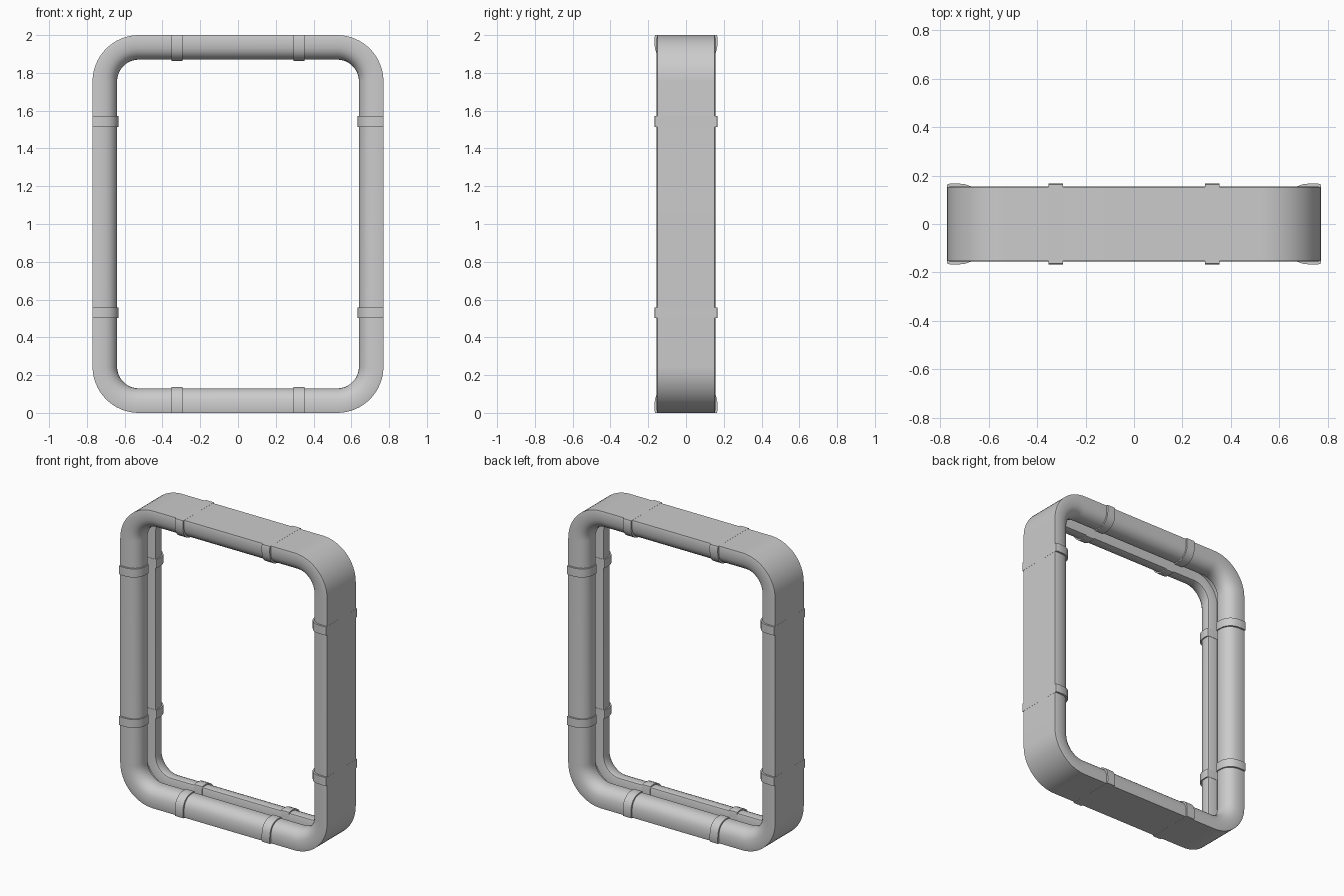
import bpy, bmesh, math
from mathutils import Vector

if "Cube" in bpy.data.objects:
    bpy.data.objects.remove(bpy.data.objects["Cube"])

W, H, R, STEPS = 0.77, 2.0, 0.245, 16

# Half section of the rim: (depth inward from outer face, y), outer edge to groove floor
HALF = [(0, .152), (.012, .155), (.045, .155), (.07, .152), (.09, .145), (.106, .134),
        (.119, .118), (.127, .101), (.13, .082), (.13, .052), (.127, .043), (.12, .04), (.06, .04)]
# Half section of a strap: sits slightly proud of the rim, stays inside it at the groove
STRAP = [(-.0005, .163), (.012, .167), (.045, .167), (.073, .164), (.095, .156), (.113, .143),
         (.127, .124), (.135, .104), (.138, .083), (.138, .05), (.134, .041), (.12, .038), (.055, .038)]


def mirrored(half):
    return half + [(d, -y) for d, y in reversed(half)]


def loft(name, rings, closed):
    bm = bmesh.new()
    vs = [[bm.verts.new(p) for p in ring] for ring in rings]
    n, m = len(vs), len(vs[0])
    for i in range(n if closed else n - 1):
        a, b = vs[i], vs[(i + 1) % n]
        for j in range(m):
            k = (j + 1) % m
            bm.faces.new((a[j], a[k], b[k], b[j]))
    if not closed:
        bm.faces.new(vs[0])
        bm.faces.new(vs[-1])
    bmesh.ops.recalc_face_normals(bm, faces=bm.faces)
    me = bpy.data.meshes.new(name)
    bm.to_mesh(me)
    bm.free()
    ob = bpy.data.objects.new(name, me)
    bpy.context.collection.objects.link(ob)
    bpy.ops.object.select_all(action='DESELECT')
    ob.select_set(True)
    bpy.context.view_layer.objects.active = ob
    bpy.ops.object.shade_smooth_by_angle(angle=math.radians(35))
    return ob


# Rim: section swept around a rounded rectangle
section = mirrored(HALF)
rings = []
corners = [(W - R, H - R), (R - W, H - R), (R - W, R), (W - R, R)]
for q, (cx, cz) in enumerate(corners):
    for s in range(STEPS + 1):
        a = math.pi / 2 * (q + s / STEPS)
        rings.append([(cx + (R - d) * math.cos(a), y, cz + (R - d) * math.sin(a))
                      for d, y in section])
loft("rim_frame", rings, True)


# Straps: short lengths of the raised section on each straight
def strap(name, origin, inward, along, width):
    o, i, t = Vector(origin), Vector(inward), Vector(along)
    prof = mirrored(STRAP)
    loft(name, [[o + i * d + Vector((0, y, 0)) + t * (e * width / 2) for d, y in prof]
                for e in (-1, 1)], False)


for s in (-1, 1):
    side = "right" if s > 0 else "left"
    for z, lvl in ((.53, "lower"), (1.543, "upper")):
        strap(f"side_strap_{side}_{lvl}", (s * W, 0, z), (-s, 0, 0), (0, 0, 1), .057)
    x = s * .323
    strap(f"top_strap_{side}", (x, 0, H), (0, 0, -1), (1, 0, 0), .06)
    strap(f"bottom_strap_{side}", (x, 0, 0), (0, 0, 1), (1, 0, 0), .06)
